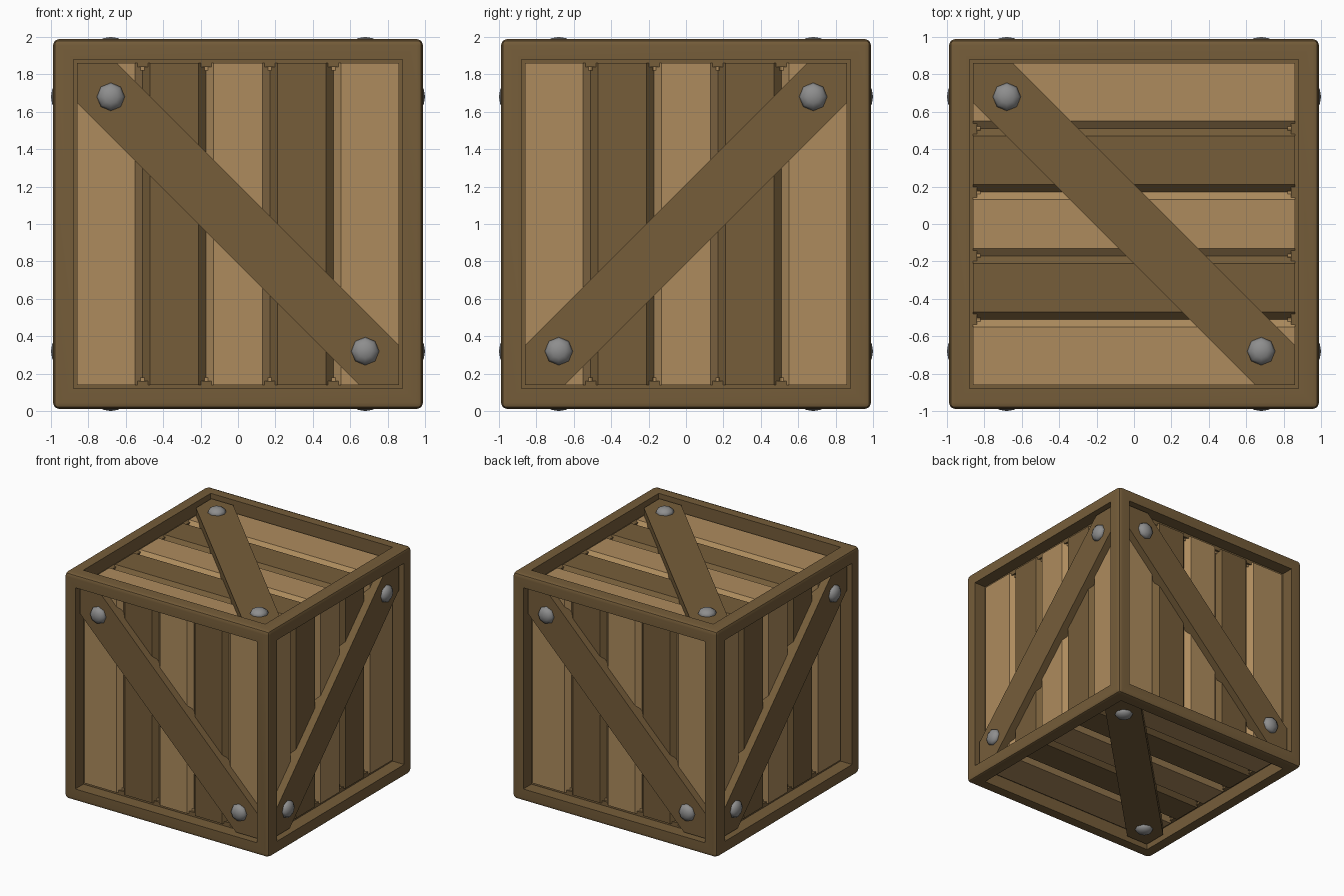
import bpy, bmesh, math
from mathutils import Matrix, Vector

if "Cube" in bpy.data.objects:
    bpy.data.objects.remove(bpy.data.objects["Cube"])

HALF = 0.99      # outer half size of the frame
OPEN = 0.847     # half size of each opening
BEV = 0.035      # outer edge bevel
FLOOR = 0.84     # inner core behind the planks
PLANK = 0.89     # plank surface
BRACE = 0.955    # brace surface
BOLT = 0.68      # bolt position on the diagonal


def material(name, rgb):
    m = bpy.data.materials.new(name)
    m.diffuse_color = (*rgb, 1)
    m.use_nodes = True
    m.node_tree.nodes["Principled BSDF"].inputs["Base Color"].default_value = m.diffuse_color
    return m


LIGHT = material("light_wood", (0.42, 0.26, 0.11))
DARK = material("dark_wood", (0.18, 0.11, 0.042))
STEEL = material("grey_steel", (0.27, 0.27, 0.27))


def finish(bm, name, mat, matrix=None, smooth=None):
    bmesh.ops.recalc_face_normals(bm, faces=bm.faces)
    me = bpy.data.meshes.new(name)
    bm.to_mesh(me)
    bm.free()
    if matrix:
        me.transform(matrix)
    me.materials.append(mat)
    ob = bpy.data.objects.new(name, me)
    bpy.context.collection.objects.link(ob)
    if smooth:
        bpy.ops.object.select_all(action='DESELECT')
        ob.select_set(True)
        bpy.context.view_layer.objects.active = ob
        bpy.ops.object.shade_smooth_by_angle(angle=math.radians(smooth))
    return ob


def prism(bm, points, offset):
    """Close a flat outline and extrude it along offset."""
    face = bm.faces.new([bm.verts.new(p) for p in points])
    ext = bmesh.ops.extrude_face_region(bm, geom=[face])["geom"]
    bmesh.ops.translate(bm, vec=offset,
                        verts=[g for g in ext if isinstance(g, bmesh.types.BMVert)])


# Frame: bevelled cube with a recess in every side
bm = bmesh.new()
bmesh.ops.create_cube(bm, size=2 * HALF,
                      matrix=Matrix.Translation((0, 0, 1)))
bmesh.ops.bevel(bm, geom=bm.edges[:], offset=BEV, segments=2,
                profile=0.5, affect='EDGES')
sides = [f for f in bm.faces if f.calc_area() > 1]
bmesh.ops.inset_individual(bm, faces=sides, thickness=HALF - BEV - OPEN)
for f in sides:
    n = f.normal.copy()
    new = bmesh.ops.extrude_discrete_faces(bm, faces=[f])["faces"][0]
    bmesh.ops.translate(bm, verts=new.verts[:], vec=n * (FLOOR - HALF))
frame = finish(bm, "frame", DARK, smooth=35)
frame.modifiers.new("even_shading", 'WEIGHTED_NORMAL').keep_sharp = True

# Side name: across-plank axis, along-plank axis, brace direction
SIDES = {
    "front": ((1, 0, 0), (0, 0, 1), -1),
    "back": ((-1, 0, 0), (0, 0, 1), -1),
    "right": ((0, 1, 0), (0, 0, 1), 1),
    "left": ((0, -1, 0), (0, 0, 1), 1),
    "top": ((0, 1, 0), (-1, 0, 0), 1),
    "bottom": ((0, 1, 0), (1, 0, 0), 1),
}

W, CH, END = 0.34, 0.04, 0.86   # plank width, chamfer, length into the frame
for side, (u, v, s) in SIDES.items():
    u, v = Vector(u), Vector(v)
    mat = Matrix.Translation((0, 0, 1)) @ Matrix((u, v, u.cross(v))).transposed().to_4x4()

    # Planks: alternating colours with chamfered long edges
    for i in range(5):
        a, b = (i - 2.5) * W, (i - 1.5) * W
        bm = bmesh.new()
        left = [(a, PLANK - CH), (a + CH, PLANK)] if i else [(-END, PLANK)]
        right = [(b - CH, PLANK), (b, PLANK - CH)] if i < 4 else [(END, PLANK)]
        low = FLOOR - 0.02
        outline = [(left[0][0], low)] + left + right + [(right[-1][0], low)]
        prism(bm, [(x, -END, z) for x, z in outline], (0, 2 * END, 0))
        finish(bm, f"{side}_plank_{i + 1}", DARK if i % 2 else LIGHT, mat)

    # Diagonal brace with ends fitted to the frame corners
    c, k = END, END - 0.15 * math.sqrt(2)
    bm = bmesh.new()
    pts = [(c, c), (k, c), (-c, -k), (-c, -c), (-k, -c), (c, k)]
    k2 = 0.15 * math.sqrt(2)
    pts = [(c, c), (c - k2, c), (-c, k2 - c), (-c, -c), (k2 - c, -c), (c, c - k2)]
    prism(bm, [(s * x, y, PLANK - 0.03) for x, y in pts], (0, 0, BRACE - PLANK + 0.03))
    finish(bm, f"{side}_brace", DARK, mat)

    # Domed bolts at both brace ends
    for e, label in ((1, "upper"), (-1, "lower")):
        bm = bmesh.new()
        bmesh.ops.create_uvsphere(
            bm, u_segments=8, v_segments=6, radius=1,
            matrix=Matrix.Translation((e * s * BOLT, e * BOLT, BRACE))
            @ Matrix.Diagonal((0.075, 0.075, 0.045, 1)))
        finish(bm, f"{side}_{label}_bolt", STEEL, mat, smooth=60)
